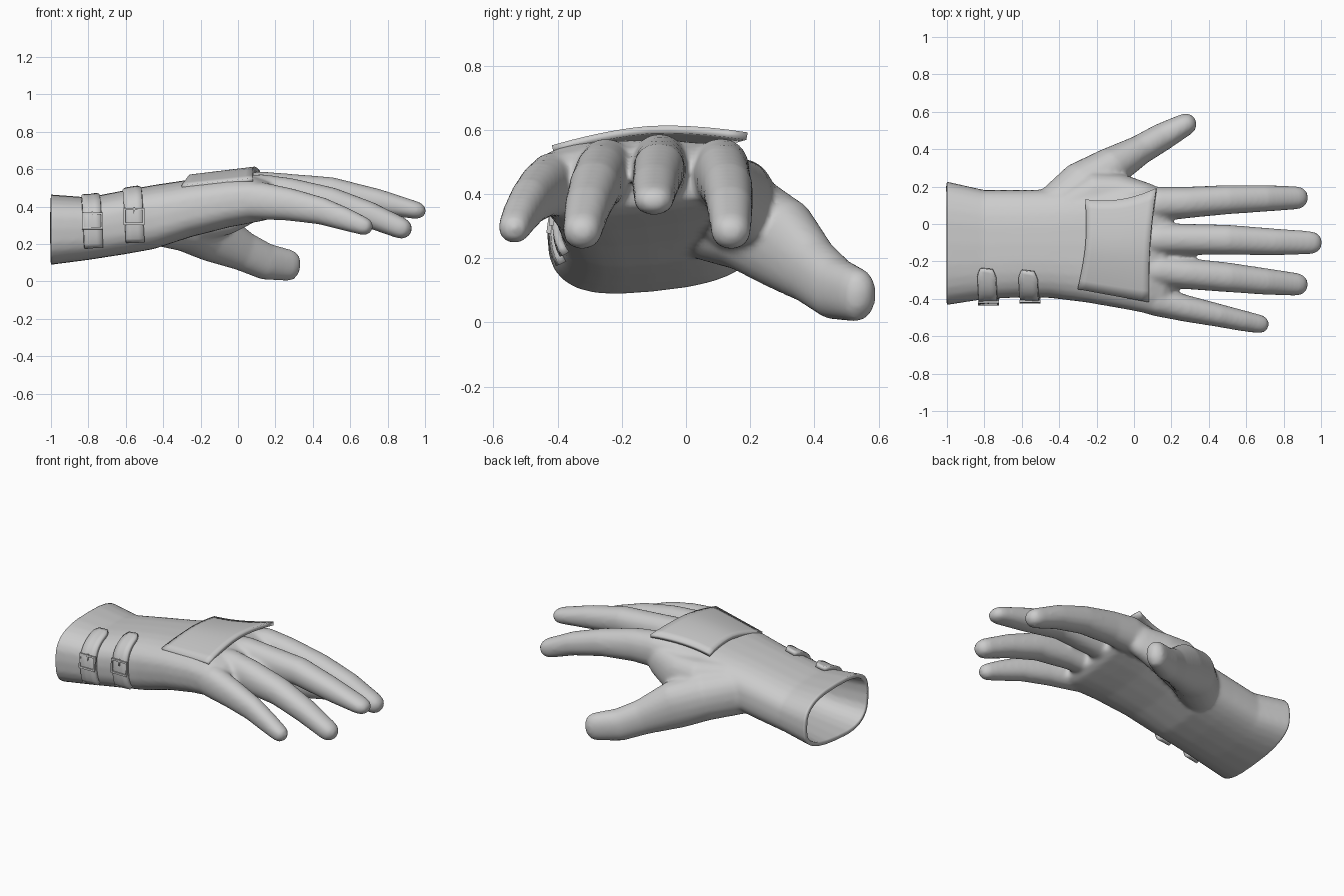
import bpy, bmesh, math
from mathutils import Vector, Matrix
from mathutils.bvhtree import BVHTree

if "Cube" in bpy.data.objects:
    bpy.data.objects.remove(bpy.data.objects["Cube"])

UP = Vector((0, 0, 1))


def make_object(name, bm, angle=40):
    bmesh.ops.recalc_face_normals(bm, faces=bm.faces[:])
    me = bpy.data.meshes.new(name)
    bm.to_mesh(me)
    bm.free()
    ob = bpy.data.objects.new(name, me)
    bpy.context.collection.objects.link(ob)
    bpy.ops.object.select_all(action='DESELECT')
    bpy.context.view_layer.objects.active = ob
    ob.select_set(True)
    bpy.ops.object.shade_smooth_by_angle(angle=math.radians(angle))
    return ob


def tube(bm, secs, power=2.2, n=20, axis=None, tip=True, slope=0):
    """Loft through (x, y, z, half width, half height) sections."""
    pts = [Vector(s[:3]) for s in secs]
    rings = []
    for i, s in enumerate(secs):
        t = axis or (pts[min(i + 1, len(pts) - 1)] - pts[max(i - 1, 0)]).normalized()
        rings.append((pts[i], t, s[3], s[4]))
    if tip:
        p, t, w, h = rings[-1]
        for a in (30, 55, 75):
            a = math.radians(a)
            rings.append((p + t * w * math.sin(a), t, w * math.cos(a), h * math.cos(a)))
    loops = []
    for p, t, w, h in rings:
        side = t.cross(UP).normalized()
        up = side.cross(t)
        loop = []
        for k in range(n):
            a = 2 * math.pi * k / n
            c, s = math.cos(a), math.sin(a)
            c = math.copysign(abs(c) ** (2 / power), c)
            s = math.copysign(abs(s) ** (2 / power), s)
            # the underside can slope across the width
            drop = slope * w * c * max(0, -s)
            loop.append(bm.verts.new(p + side * w * c + up * (h * s - drop)))
        loops.append(loop)
    for a, b in zip(loops, loops[1:]):
        for k in range(n):
            bm.faces.new((a[k], a[(k + 1) % n], b[(k + 1) % n], b[k]))
    bm.faces.new(loops[0])
    bm.faces.new(loops[-1])


# Cuff and palm
bm = bmesh.new()
tube(bm, [(-1.08, -.10, .28, .335, .187), (-1.0, -.103, .28, .33, .184),
          (-.8, -.11, .285, .292, .164), (-.6, -.105, .32, .287, .168),
          (-.45, -.105, .347, .29, .168), (-.25, -.11, .395, .31, .15),
          (-.05, -.125, .432, .33, .135), (.08, -.14, .445, .34, .122),
          (.16, -.15, .44, .34, .1), (.2, -.15, .435, .325, .07)],
     power=2.8, n=28, axis=Vector((1, 0, 0)), tip=False, slope=.1)

# Four fingers and the thumb
fingers = [
    [(-.02, .09, .45, .09, .11), (.13, .11, .462, .09, .112), (.28, .115, .452, .084, .1),
     (.5, .13, .415, .078, .082), (.7, .137, .357, .071, .07), (.87, .14, .285, .062, .058)],
    [(-.02, -.08, .465, .085, .11), (.13, -.082, .475, .088, .113), (.28, -.082, .475, .083, .1),
     (.5, -.084, .475, .08, .082), (.75, -.096, .425, .072, .068), (.945, -.1, .382, .062, .048)],
    [(-.02, -.24, .455, .085, .11), (.13, -.25, .46, .086, .113), (.28, -.265, .452, .083, .1),
     (.5, -.285, .42, .079, .082), (.7, -.307, .357, .071, .07), (.87, -.323, .285, .061, .058)],
    [(-.02, -.36, .43, .09, .1), (.13, -.415, .43, .08, .1), (.28, -.452, .41, .071, .087),
     (.45, -.488, .375, .062, .073), (.58, -.517, .33, .056, .061), (.672, -.535, .295, .05, .049)],
    [(-.45, .06, .335, .12, .14), (-.27, .2, .305, .14, .148), (-.13, .30, .245, .108, .145),
     (.03, .395, .16, .08, .107), (.15, .465, .105, .075, .098), (.275, .532, .085, .06, .084)],
]
for f in fingers:
    tube(bm, f)
# Web of skin between the thumb and the index finger
tube(bm, [(-.4, .06, .38, .1, .12), (-.2, .17, .36, .12, .15), (-.06, .175, .38, .09, .13),
          (.08, .15, .42, .065, .1)])

# Fuse the volumes, soften the joins, open the cuff and give it thickness
solid = make_object("glove_solid", bm)
m = solid.modifiers.new("fuse", 'REMESH')
m.mode = 'VOXEL'
m.voxel_size = .012
m = solid.modifiers.new("soften", 'SMOOTH')
m.factor = .5
m.iterations = 8
dg = bpy.context.evaluated_depsgraph_get()
bm = bmesh.new()
bm.from_mesh(solid.evaluated_get(dg).to_mesh())
bpy.data.objects.remove(solid)
bmesh.ops.bisect_plane(bm, geom=bm.verts[:] + bm.edges[:] + bm.faces[:],
                       plane_co=(-1, 0, 0), plane_no=(-1, 0, 0), clear_outer=True)
bmesh.ops.recalc_face_normals(bm, faces=bm.faces[:])
surface = BVHTree.FromBMesh(bm)
glove = make_object("glove", bm, 60)
m = glove.modifiers.new("thickness", 'SOLIDIFY')
m.thickness = .025
m.offset = -1


# Curved plate on the back of the hand
def plate_point(u, v):
    bu, bv = 4 * u * (1 - u), 1 - abs(2 * v - 1) ** 1.7
    lerp = lambda a, b, t: a + (b - a) * t
    x = lerp(lerp(-.30, -.26, v) + .022 * bv, lerp(.08, .12, v) - .014 * bv, u)
    y = lerp(lerp(-.345, -.415, u), lerp(.13, .19, u) - .03 * bu, v)
    z = lerp(lerp(.502, .535, v) + .04 * bv, lerp(.54, .58, v) + .04 * bv, u)
    return x, y, z


bm = bmesh.new()
N = 10
grid = [[bm.verts.new(plate_point(i / N, j / N)) for j in range(N + 1)] for i in range(N + 1)]
for i in range(N):
    for j in range(N):
        bm.faces.new((grid[i][j], grid[i + 1][j], grid[i + 1][j + 1], grid[i][j + 1]))
plate = make_object("back_plate", bm)
m = plate.modifiers.new("thickness", 'SOLIDIFY')
m.thickness = .024
m.offset = 0


# Wrist straps that follow the cuff, each with a buckle
def on_cuff(x, zc, deg, lift):
    d = Vector((0, math.cos(math.radians(deg)), math.sin(math.radians(deg))))
    c = Vector((x, -.11, zc))
    hit = surface.ray_cast(c + d, -d)[0]
    return hit + d * lift


def bar(bm, mat, centre, size):
    bmesh.ops.create_cube(bm, size=1, matrix=mat @ Matrix.Translation(centre)
                          @ Matrix.Diagonal((*size, 1)))


for n, (x0, zc) in enumerate([(-.79, .29), (-.568, .315)], 1):
    bm = bmesh.new()
    rows = []
    for k in range(17):
        deg = 128 + (201 - 128) * k / 16
        half = .05 * min(1, .65 + .2 * k)
        xc = x0 + .018 * k / 16
        rows.append([bm.verts.new(on_cuff(xc + half * s, zc, deg, .012)) for s in (-1, -.33, .33, 1)])
    for a, b in zip(rows, rows[1:]):
        for i in range(3):
            bm.faces.new((a[i], a[i + 1], b[i + 1], b[i]))
    strap = make_object(f"strap_{n}", bm)
    m = strap.modifiers.new("thickness", 'SOLIDIFY')
    m.thickness = .026
    m.offset = 0

    lo, hi = on_cuff(x0 + .012, zc, 182, .028), on_cuff(x0 + .012, zc, 166, .028)
    d = hi - lo
    mat = Matrix.Translation((lo + hi) / 2) @ Matrix.Rotation(-math.atan2(d.y, d.z), 4, 'X')
    bm = bmesh.new()
    for s in (-1, 1):
        bar(bm, mat, (0, 0, .04 * s), (.112, .014, .011))
        bar(bm, mat, (.051 * s, 0, 0), (.01, .014, .085))
    bar(bm, mat, (0, -.002, .03), (.008, .01, .04))
    make_object(f"buckle_{n}", bm, 30)
